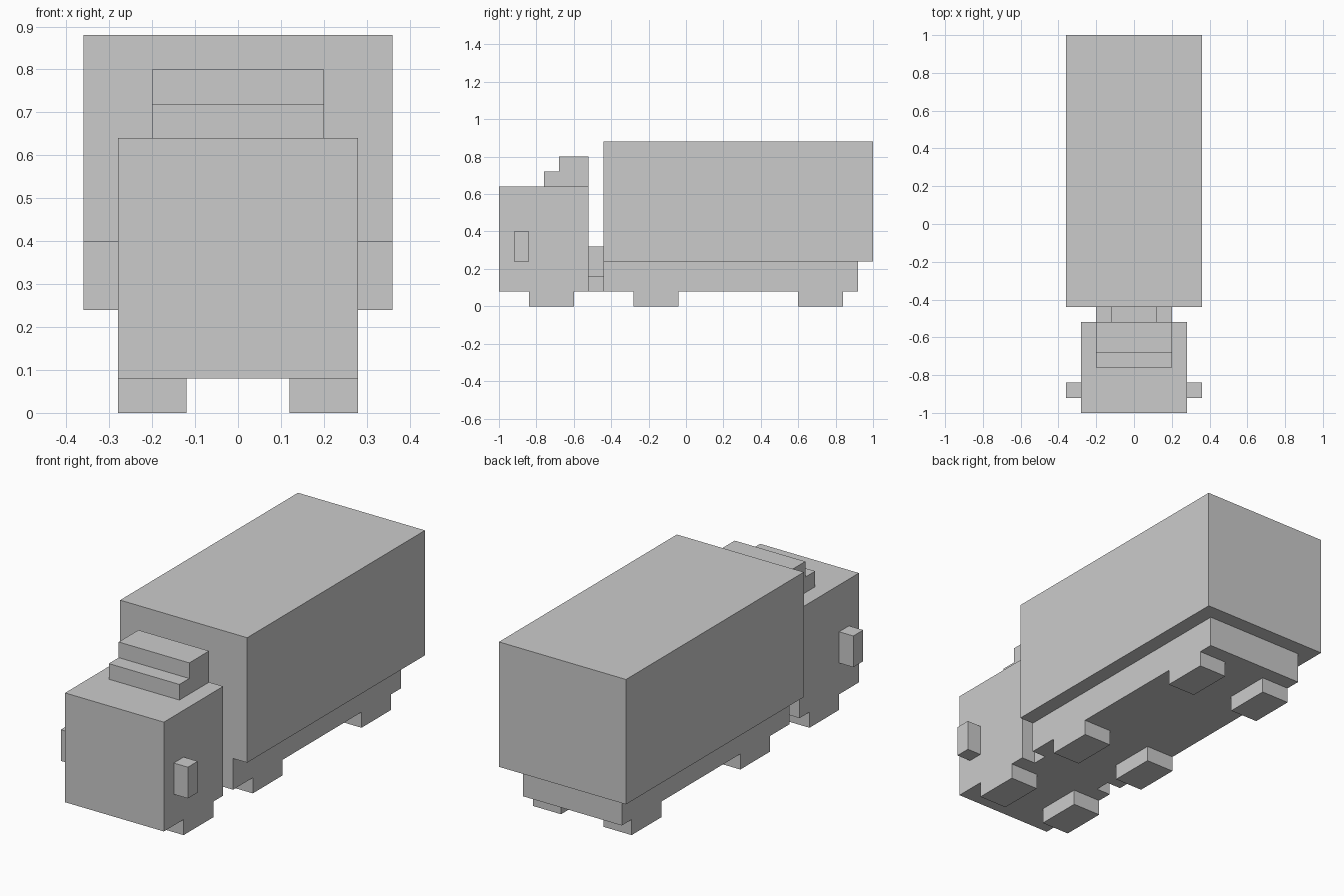
import bpy
import bmesh

if "Cube" in bpy.data.objects:
    bpy.data.objects.remove(bpy.data.objects["Cube"])


def extrude(name, profile, x0, x1):
    """Extrude a closed (y, z) profile from x0 to x1."""
    bm = bmesh.new()
    face = bm.faces.new([bm.verts.new((x0, y, z)) for y, z in profile])
    side = bmesh.ops.extrude_face_region(bm, geom=[face])["geom"]
    verts = [v for v in side if isinstance(v, bmesh.types.BMVert)]
    bmesh.ops.translate(bm, verts=verts, vec=(x1 - x0, 0, 0))
    bmesh.ops.recalc_face_normals(bm, faces=bm.faces)
    mesh = bpy.data.meshes.new(name)
    bm.to_mesh(mesh)
    bm.free()
    obj = bpy.data.objects.new(name, mesh)
    bpy.context.collection.objects.link(obj)
    return obj


def box(name, x0, x1, y0, y1, z0, z1):
    return extrude(name, [(y0, z0), (y1, z0), (y1, z1), (y0, z1)], x0, x1)


def mirrored(obj):
    obj.modifiers.new("Mirror", "MIRROR").use_axis[0] = True


# Cab with stepped roof fairing
box("cab", -0.28, 0.28, -1.0, -0.52, 0.08, 0.64)
extrude("roof_fairing", [(-0.76, 0.64), (-0.52, 0.64), (-0.52, 0.80),
                         (-0.68, 0.80), (-0.68, 0.72), (-0.76, 0.72)], -0.20, 0.20)

# Side mirrors
mirrored(box("side_mirror", 0.28, 0.36, -0.92, -0.84, 0.24, 0.40))

# Coupling between cab and cargo: raised centre with a low rail on each side
box("coupling", -0.12, 0.12, -0.52, -0.44, 0.08, 0.32)
mirrored(box("coupling_rail", 0.12, 0.20, -0.52, -0.44, 0.08, 0.16))

# Cargo box and chassis
box("cargo_box", -0.36, 0.36, -0.44, 1.0, 0.24, 0.88)
box("chassis", -0.28, 0.28, -0.44, 0.92, 0.08, 0.24)

# Three pairs of block wheels
for label, y in (("front", -0.84), ("middle", -0.28), ("rear", 0.60)):
    mirrored(box(label + "_wheel", 0.12, 0.28, y, y + 0.24, 0.0, 0.08))
